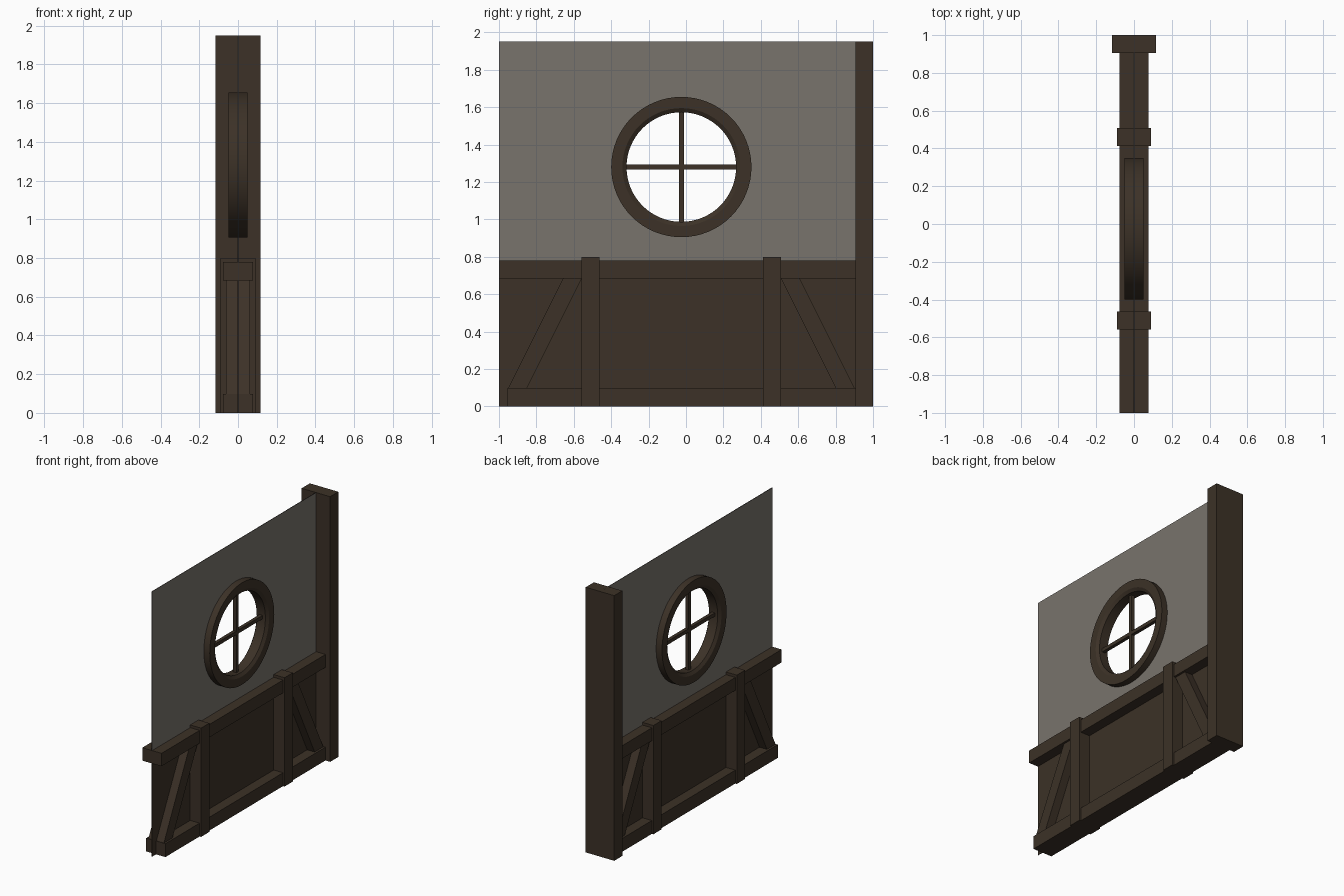
import bpy, bmesh, math
from mathutils import Vector

if "Cube" in bpy.data.objects:
    bpy.data.objects.remove(bpy.data.objects["Cube"])

def material(name, rgb):
    m = bpy.data.materials.new(name)
    m.diffuse_color = (*rgb, 1)
    m.use_nodes = True
    m.node_tree.nodes["Principled BSDF"].inputs["Base Color"].default_value = m.diffuse_color
    return m

WOOD = material("dark wood", (0.045, 0.031, 0.020))
PLASTER = material("grey plaster", (0.190, 0.172, 0.150))
CY, CZ = -0.025, 1.28  # window centre; the framing mirrors about CY

def finish(name, bm, mat):
    bmesh.ops.recalc_face_normals(bm, faces=bm.faces)
    me = bpy.data.meshes.new(name)
    bm.to_mesh(me)
    bm.free()
    me.materials.append(mat)
    ob = bpy.data.objects.new(name, me)
    bpy.context.collection.objects.link(ob)
    return ob

def prism(name, outline, hx, mat=WOOD):
    """Extrude a (y, z) outline from -hx to hx."""
    bm = bmesh.new()
    f = bm.faces.new([bm.verts.new((-hx, y, z)) for y, z in outline])
    ex = bmesh.ops.extrude_face_region(bm, geom=[f])
    vs = [v for v in ex["geom"] if isinstance(v, bmesh.types.BMVert)]
    bmesh.ops.translate(bm, verts=vs, vec=Vector((2 * hx, 0, 0)))
    return finish(name, bm, mat)

def beam(name, y0, y1, z0, z1, hx, mat=WOOD):
    return prism(name, [(y0, z0), (y1, z0), (y1, z1), (y0, z1)], hx, mat)

# Timber frame
beam("corner_post", 0.905, 1.0, 0, 1.95, 0.116)
beam("top_rail", -1.0, 0.92, 0.685, 0.78, 0.078)
beam("bottom_rail", -0.955, 0.92, 0, 0.098, 0.078)
beam("lower_panel", -1.0, 0.95, 0, 0.77, 0.002)
for side, label in ((-1, "front"), (1, "back")):
    c = CY + side * 0.485
    beam(label + "_stud", c - 0.048, c + 0.048, 0, 0.8, 0.09)
    prism(label + "_brace", [(CY + side * d, z) for d, z in
          ((0.93, 0.09), (0.83, 0.09), (0.53, 0.69), (0.63, 0.69))], 0.063)

# Plaster wall with a round opening
cu = bpy.data.curves.new("plaster_wall", "CURVE")
cu.dimensions, cu.fill_mode, cu.extrude = "2D", "BOTH", 0.002
N = 64
circle = [(CY + 0.335 * math.cos(2 * math.pi * i / N),
           CZ + 0.335 * math.sin(2 * math.pi * i / N)) for i in range(N)]
for pts in ([(-1, 0.77), (0.95, 0.77), (0.95, 1.95), (-1, 1.95)], circle):
    sp = cu.splines.new("POLY")
    sp.points.add(len(pts) - 1)
    for p, (y, z) in zip(sp.points, pts):
        p.co = (y, z, 0, 1)
    sp.use_cyclic_u = True
cu.materials.append(PLASTER)
wall = bpy.data.objects.new("plaster_wall", cu)
wall.rotation_euler = (math.pi / 2, 0, math.pi / 2)
bpy.context.collection.objects.link(wall)
bpy.context.view_layer.objects.active = wall
wall.select_set(True)
bpy.ops.object.convert(target="MESH")

# Round window frame, lathed about the x axis
profile = [(-0.05, 0.375), (0.05, 0.375), (0.05, 0.315), (0.035, 0.293),
           (-0.035, 0.293), (-0.05, 0.315)]
bm = bmesh.new()
rings = []
for i in range(N):
    a = 2 * math.pi * i / N
    rings.append([bm.verts.new((x, CY + r * math.cos(a), CZ + r * math.sin(a)))
                  for x, r in profile])
for i in range(N):
    A, B = rings[i], rings[(i + 1) % N]
    for j in range(len(profile)):
        k = (j + 1) % len(profile)
        bm.faces.new((A[j], A[k], B[k], B[j]))
ring = finish("window_ring", bm, WOOD)
bpy.ops.object.select_all(action="DESELECT")
ring.select_set(True)
bpy.context.view_layer.objects.active = ring
bpy.ops.object.shade_smooth_by_angle(angle=math.radians(30))

# Window cross bars
beam("window_bar_upright", CY - 0.013, CY + 0.013, CZ - 0.3, CZ + 0.3, 0.013)
beam("window_bar_level", CY - 0.3, CY + 0.3, CZ - 0.013, CZ + 0.013, 0.0125)
